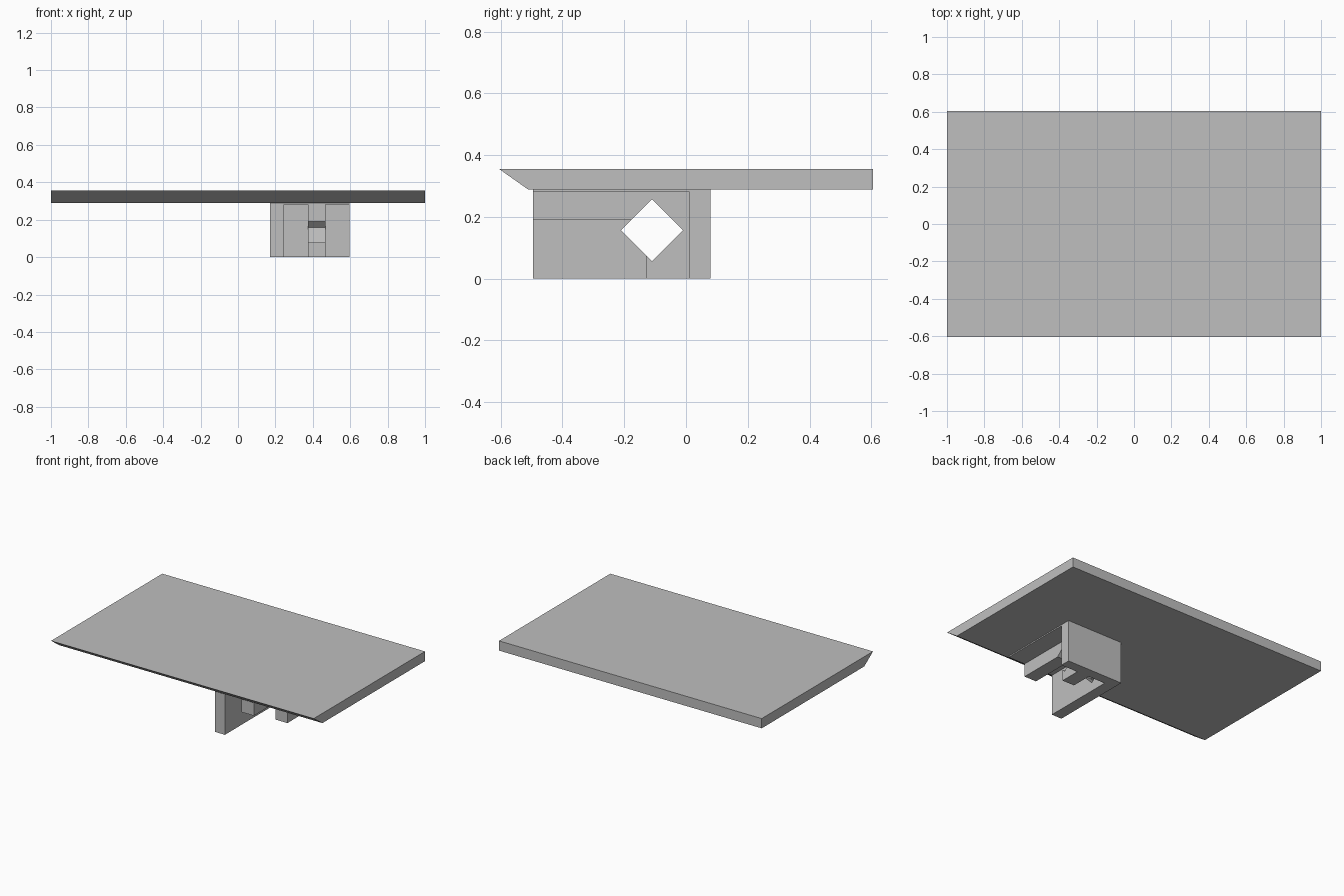
import bpy
import bmesh
from mathutils import Vector

if "Cube" in bpy.data.objects:
    bpy.data.objects.remove(bpy.data.objects["Cube"], do_unlink=True)

grey = bpy.data.materials.new("mid grey")
grey.use_nodes = True
grey.diffuse_color = (0.52, 0.52, 0.52, 1)
grey.node_tree.nodes["Principled BSDF"].inputs["Base Color"].default_value = grey.diffuse_color


def extrude_profile(name, profile, x0, x1):
    """Sweep a closed (y, z) profile from x0 to x1."""
    bm = bmesh.new()
    face = bm.faces.new([bm.verts.new((x0, y, z)) for y, z in profile])
    swept = bmesh.ops.extrude_face_region(bm, geom=[face])["geom"]
    moved = [v for v in swept if isinstance(v, bmesh.types.BMVert)]
    bmesh.ops.translate(bm, verts=moved, vec=Vector((x1 - x0, 0, 0)))
    bmesh.ops.recalc_face_normals(bm, faces=bm.faces)
    mesh = bpy.data.meshes.new(name)
    bm.to_mesh(mesh)
    bm.free()
    mesh.materials.append(grey)
    obj = bpy.data.objects.new(name, mesh)
    bpy.context.collection.objects.link(obj)
    return obj


def rectangle(y0, y1, z0, z1):
    return [(y0, z0), (y1, z0), (y1, z1), (y0, z1)]


FRONT, WALL, BACK = -0.495, 0.012, 0.08
UNDERSIDE, CAP, TOP = 0.288, 0.28, 0.355
LEFT, RIGHT = 0.595, 0.17

# Wide top board with a bevelled front edge
extrude_profile("top_board", [(-0.51, UNDERSIDE), (0.605, UNDERSIDE),
                              (0.605, TOP), (-0.605, TOP)], -1, 1)

# Bracket: back wall, thin mounting cap, side wall and L-shaped middle arm
extrude_profile("bracket_back_wall", rectangle(WALL, BACK, 0, UNDERSIDE), RIGHT, LEFT)
extrude_profile("bracket_cap", rectangle(FRONT, WALL, CAP, UNDERSIDE), 0.247, LEFT)
side = extrude_profile("bracket_side_wall", rectangle(FRONT, WALL, 0, UNDERSIDE), RIGHT, 0.247)
arm = extrude_profile("bracket_middle_arm",
                      [(FRONT, 0.19), (-0.13, 0.19), (-0.13, 0), (WALL, 0),
                       (WALL, CAP), (FRONT, CAP)], 0.375, 0.467)

# Square hole set on its corner, cut through the side wall and the arm
cy, cz, r = -0.11, 0.157, 0.1
cutter = extrude_profile("hole_cutter", [(cy - r, cz), (cy, cz - r),
                                         (cy + r, cz), (cy, cz + r)], 0.1, 0.7)
cutter.hide_render = True
for part in (side, arm):
    cut = part.modifiers.new("hole", "BOOLEAN")
    cut.operation = "DIFFERENCE"
    cut.solver = "EXACT"
    cut.object = cutter
    bpy.context.view_layer.objects.active = part
    bpy.ops.object.modifier_apply(modifier=cut.name)
bpy.data.objects.remove(cutter, do_unlink=True)
